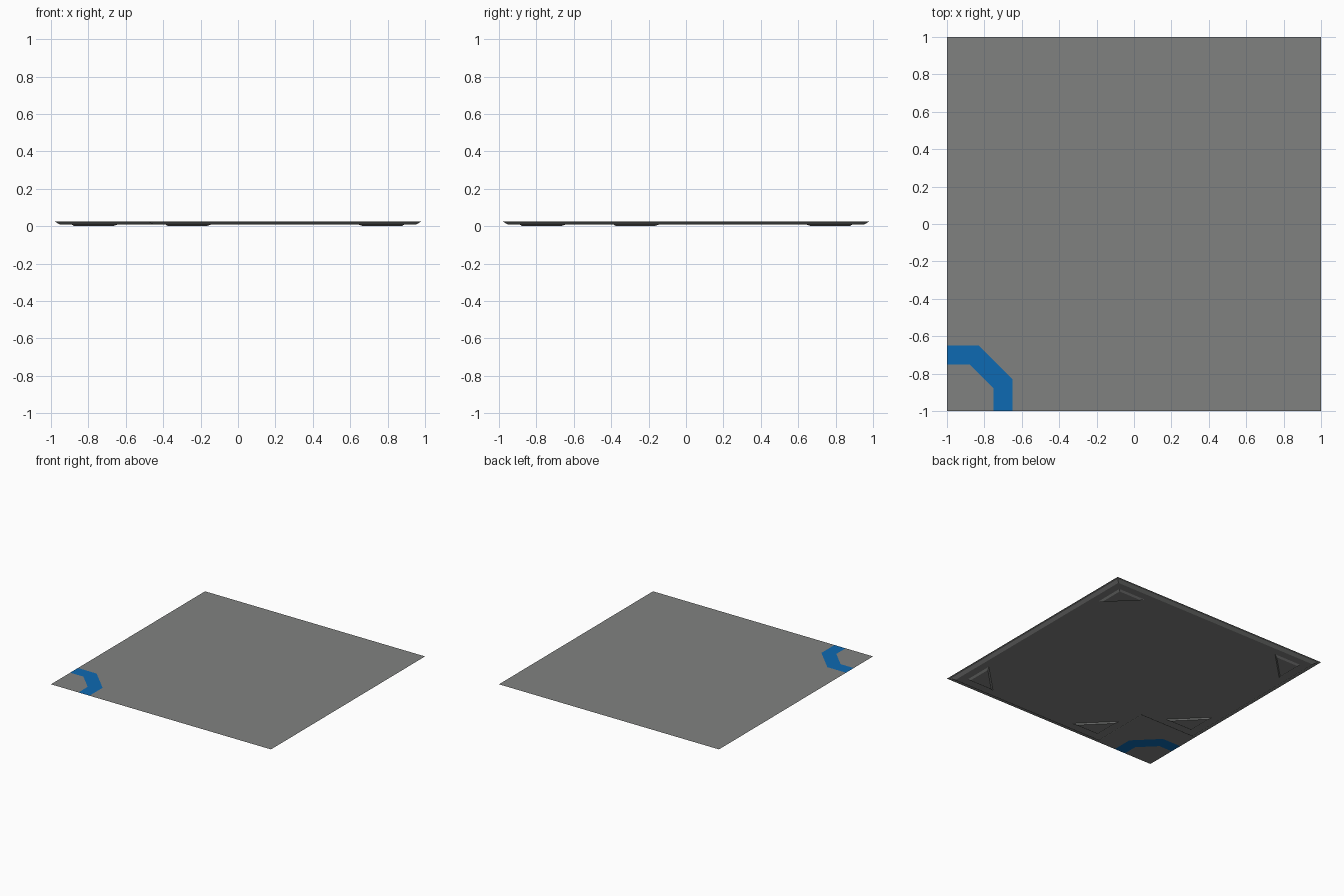
import bpy
import bmesh

if "Cube" in bpy.data.objects:
    bpy.data.objects.remove(bpy.data.objects["Cube"])

TOP, MID = 0.025, 0.01


def material(name, color):
    m = bpy.data.materials.new(name)
    m.diffuse_color = (*color, 1)
    m.use_nodes = True
    m.node_tree.nodes["Principled BSDF"].inputs["Base Color"].default_value = m.diffuse_color
    return m


grey = material("stone grey", (0.216, 0.221, 0.216))
blue = material("line blue", (0.004, 0.143, 0.445))


def make(name, bm, mats):
    me = bpy.data.meshes.new(name)
    bm.to_mesh(me)
    bm.free()
    for m in mats:
        me.materials.append(m)
    ob = bpy.data.objects.new(name, me)
    bpy.context.collection.objects.link(ob)


def tapered(name, upper, lower, z1, z0):
    """Open-topped solid: sloped sides from upper outline to a lower cap."""
    bm = bmesh.new()
    a = [bm.verts.new((x, y, z1)) for x, y in upper]
    b = [bm.verts.new((x, y, z0)) for x, y in lower]
    n = len(a)
    for i in range(n):
        j = (i + 1) % n
        bm.faces.new((a[i], b[i], b[j], a[j]))
    bm.faces.new(b[::-1])
    make(name, bm, [grey])


# Top sheet with a bent blue line cut into one corner
bm = bmesh.new()
def v(x, y):
    return bm.verts.new((x, y, TOP))
outer = [v(-1, -.65), v(-.83, -.65), v(-.65, -.83), v(-.65, -1)]
inner = [v(-1, -.75), v(-.88, -.75), v(-.75, -.88), v(-.75, -1)]
far = [v(1, -1), v(1, 1), v(-1, 1)]
bm.faces.new(outer + far)
bm.faces.new([v(-1, -1)] + inner[::-1])
for i in range(3):
    f = bm.faces.new((outer[i], inner[i], inner[i + 1], outer[i + 1]))
    f.material_index = 1
bm.normal_update()
for f in bm.faces:
    if f.normal.z < 0:
        f.normal_flip()
make("top_sheet", bm, [grey, blue])


# L-shaped underbody with sloped rim, leaving the marked corner open
def ell(e):
    p, c = 1 - e, -0.5 + e
    return [(c, -p), (p, -p), (p, p), (-p, p), (-p, c), (c, c)]


tapered("underbody", ell(0.02), ell(0.045), TOP, MID)


# Triangular feet, right angle at (x, y), legs pointing inwards
def foot(i, x, y, sx, sy):
    up = [(x, y), (x + .25 * sx, y), (x, y + .25 * sy)]
    if sx * sy < 0:
        up.reverse()
    cx, cy = x + .25 * sx / 3, y + .25 * sy / 3
    low = [(cx + (a - cx) * .82, cy + (b - cy) * .82) for a, b in up]
    tapered(f"foot_{i}", up, low, MID, 0)


for i, spec in enumerate([(.89, .89, -1, -1), (.89, -.89, -1, 1), (-.89, .89, 1, -1),
                          (-.39, -.89, 1, 1), (-.89, -.39, 1, 1)]):
    foot(i, *spec)
